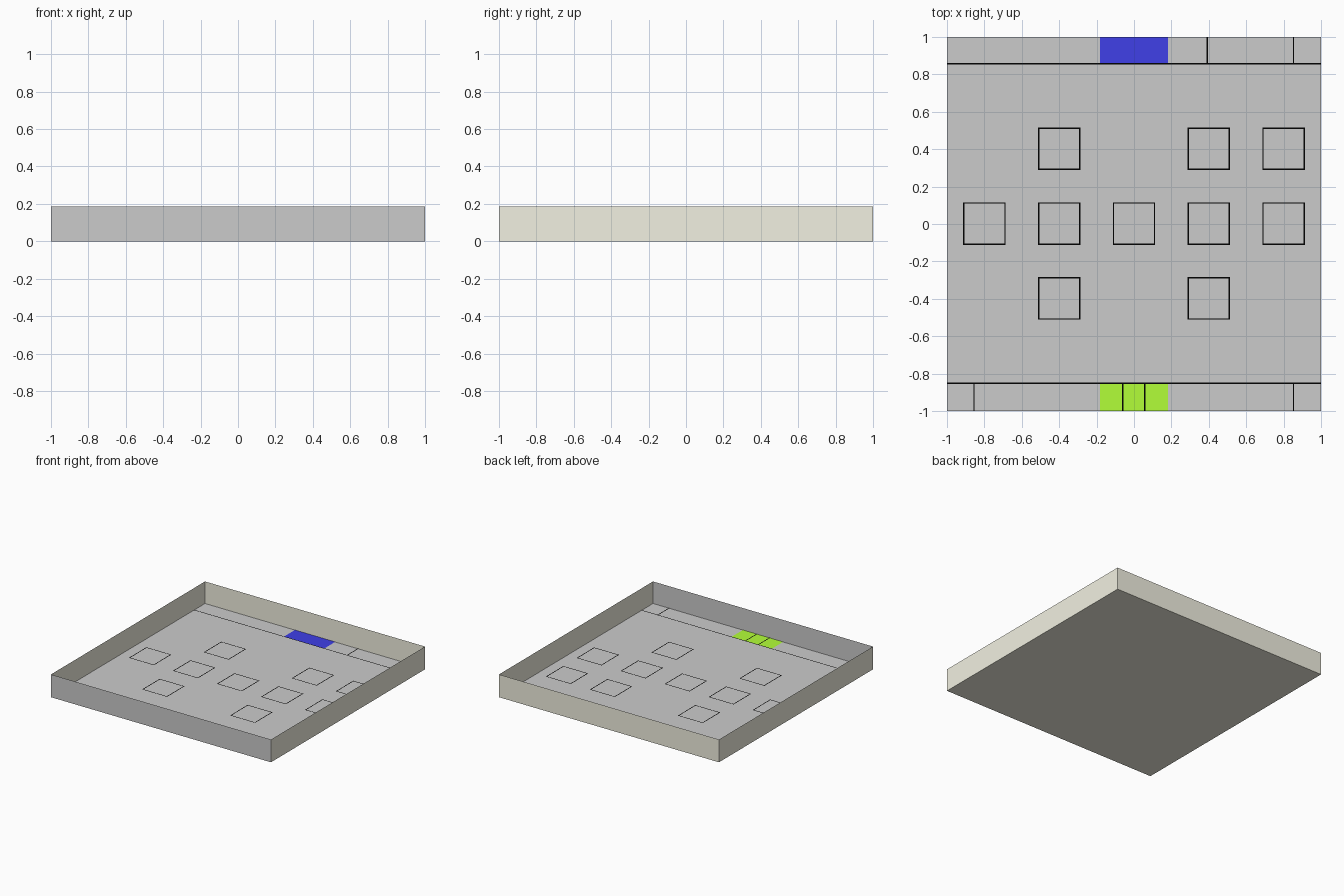
import bpy, bmesh

if "Cube" in bpy.data.objects:
    bpy.data.objects.remove(bpy.data.objects["Cube"])

FLOOR_Z = 0.006    # top of the thin floor slab
LINE_Z = 0.0075    # painted lines lie just above the floor
WALL_TOP = 0.187
LINE_W = 0.007


def material(name, rgb):
    m = bpy.data.materials.new(name)
    m.diffuse_color = (*rgb, 1)
    m.use_nodes = True
    m.node_tree.nodes["Principled BSDF"].inputs["Base Color"].default_value = m.diffuse_color
    return m


cream = material("cream", (0.89, 0.88, 0.76))
blue = material("blue", (0.05, 0.05, 0.8))
green = material("green", (0.45, 1.0, 0.04))
black = material("black", (0.0, 0.0, 0.0))


def finish(name, bm, mat):
    mesh = bpy.data.meshes.new(name)
    bm.to_mesh(mesh)
    bm.free()
    obj = bpy.data.objects.new(name, mesh)
    bpy.context.collection.objects.link(obj)
    if mat:
        mesh.materials.append(mat)
    return obj


def add_quad(bm, *points):
    bm.faces.new([bm.verts.new(p) for p in points])


def add_rect(bm, x0, x1, y0, y1, z):
    add_quad(bm, (x0, y0, z), (x1, y0, z), (x1, y1, z), (x0, y1, z))


def sheet(name, rects, z, mat=None):
    bm = bmesh.new()
    for r in rects:
        add_rect(bm, *r, z)
    return finish(name, bm, mat)


def wall(name, a, b, z0, mat=None):
    bm = bmesh.new()
    add_quad(bm, (*a, z0), (*b, z0), (*b, WALL_TOP), (*a, WALL_TOP))
    return finish(name, bm, mat)


def v_line(x, y0, y1):
    return (x - LINE_W / 2, x + LINE_W / 2, y0, y1)


def h_line(y, x0, x1):
    return (x0, x1, y - LINE_W / 2, y + LINE_W / 2)


# Floor: cream underside, grey upper surface
bottom = sheet("floor_underside", [(-1, 1, -1, 1)], 0, cream)
bottom.data.flip_normals()
sheet("floor_surface", [(-1, 1, -1, 1)], FLOOR_Z)

# Sheet walls, wound so they face outward; only the front one is grey
corners = [(-1, -1), (1, -1), (1, 1), (-1, 1)]
wall("front_wall", corners[0], corners[1], 0)
for i, side in enumerate(("right", "back", "left"), 1):
    wall(side + "_wall", corners[i], corners[(i + 1) % 4], 0, cream)

# Coloured zones at the back and front edges
sheet("blue_zone", [(-0.183, 0.183, 0.857, 1)], LINE_Z - 0.0007, blue)
sheet("green_zone", [(-0.183, 0.183, -1, -0.851)], LINE_Z - 0.0007, green)

# Dividing lines of the two edge strips
sheet("strip_lines", [
    h_line(0.857, -1, 1), h_line(-0.851, -1, 1),
    v_line(0.392, 0.857, 1), v_line(0.853, 0.857, 1),
    v_line(-0.855, -1, -0.851), v_line(0.853, -1, -0.851),
    v_line(-0.06, -1, -0.851), v_line(0.057, -1, -0.851),
], LINE_Z, black)

# Square outlines on the floor, row by row
rows = {0.4: (-0.4, 0.4, 0.8), 0.0: (-0.8, -0.4, 0.0, 0.4, 0.8), -0.4: (-0.4, 0.4)}
h = 0.11
outlines = []
for cy, xs in rows.items():
    for cx in xs:
        for s in (-h, h):
            outlines.append(v_line(cx + s, cy + 0.002 - h, cy + 0.002 + h))
            outlines.append(h_line(cy + 0.002 + s, cx - h - LINE_W / 2, cx + h + LINE_W / 2))
sheet("square_outlines", outlines, LINE_Z, black)
